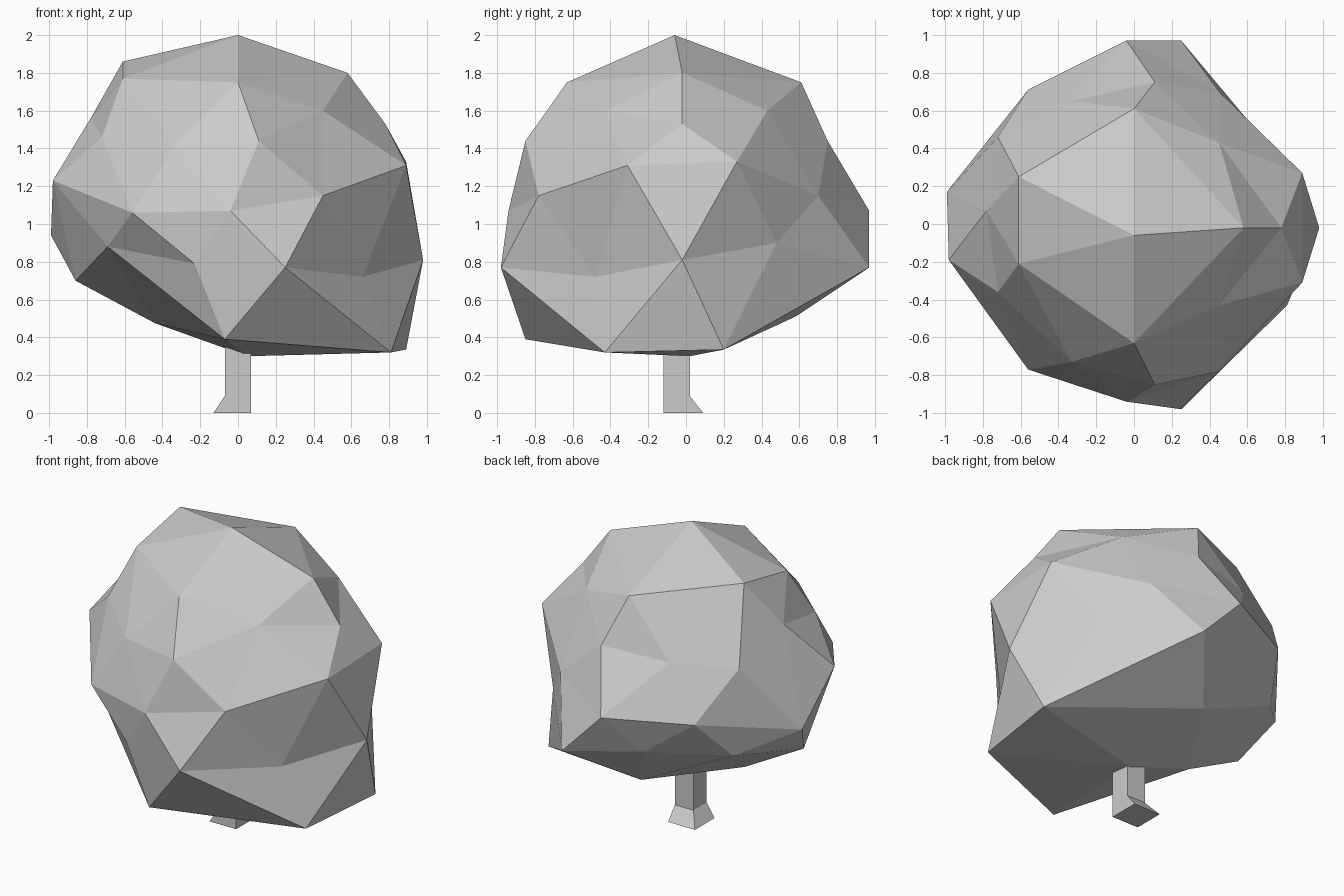
import bpy, bmesh
from mathutils import Vector

if "Cube" in bpy.data.objects:
    bpy.data.objects.remove(bpy.data.objects["Cube"])


def make_object(name, bm):
    bmesh.ops.recalc_face_normals(bm, faces=bm.faces)
    mesh = bpy.data.meshes.new(name)
    bm.to_mesh(mesh)
    bm.free()
    obj = bpy.data.objects.new(name, mesh)
    bpy.context.collection.objects.link(obj)
    return obj


def mid(x, y, z):
    return [Vector((x, y, z))]


def pair(x, front_y, back_y, z, back_z=None, back_x=None):
    """A front vertex and its near-mirrored partner at the back."""
    return [Vector((x, front_y, z)),
            Vector((x if back_x is None else back_x, back_y,
                    z if back_z is None else back_z))]


# Crown: an icosphere sculpted ring by ring, each ring from right to left
crown_rings = [
    mid(0, -.06, 2.0),
    # shoulder
    mid(.58, -.02, 1.8), pair(0, -.63, .61, 1.75), pair(-.61, -.21, .25, 1.77, 1.86),
    # upper band
    pair(.45, -.43, .43, 1.6), pair(-.33, -.73, .65, 1.42, 1.40), mid(-.78, .07, 1.56),
    mid(.78, -.02, 1.53), pair(.11, -.85, .75, 1.44), pair(-.72, -.36, .46, 1.46, 1.39),
    # widest band
    pair(.89, -.31, .27, 1.31, 1.33), pair(.45, -.78, .70, 1.15), pair(-.04, -.94, .97, 1.07),
    pair(-.56, -.77, .71, 1.06), pair(-.98, -.19, .17, 1.23, .94, -.99),
    # lower band
    pair(.66, -.48, .48, .72, .90), pair(-.23, -.86, .78, .79, .82), mid(-.86, -.03, .70),
    mid(.98, -.02, .81), pair(.25, -.98, .97, .77), pair(-.69, -.50, .48, .88, .80),
    # underside
    pair(.81, -.43, .20, .32, .335, .89), pair(-.07, -.85, .58, .39, .51), mid(-.44, 0, .475),
    mid(.05, .02, .30),
]
targets = [p for ring in crown_rings for p in ring]
bm = bmesh.new()
bmesh.ops.create_icosphere(bm, subdivisions=2, radius=1)
ordered = sorted(bm.verts, key=lambda v: (-round(v.co.z, 2), -round(v.co.x, 2), v.co.y))
for v, p in zip(ordered, targets):
    v.co = p
make_object("crown", bm)

# Trunk: square post with a foot flared to the back left
bm = bmesh.new()
sections = [(-.13, .07, -.12, .09, 0), (-.07, .07, -.12, .02, .09), (-.07, .07, -.12, .02, .5)]
loops = [[bm.verts.new(c) for c in ((x0, y0, z), (x1, y0, z), (x1, y1, z), (x0, y1, z))]
         for x0, x1, y0, y1, z in sections]
for a, b in zip(loops, loops[1:]):
    for i in range(4):
        j = (i + 1) % 4
        bm.faces.new((a[i], a[j], b[j], b[i]))
bm.faces.new(loops[0])
bm.faces.new(loops[-1])
make_object("trunk", bm)
